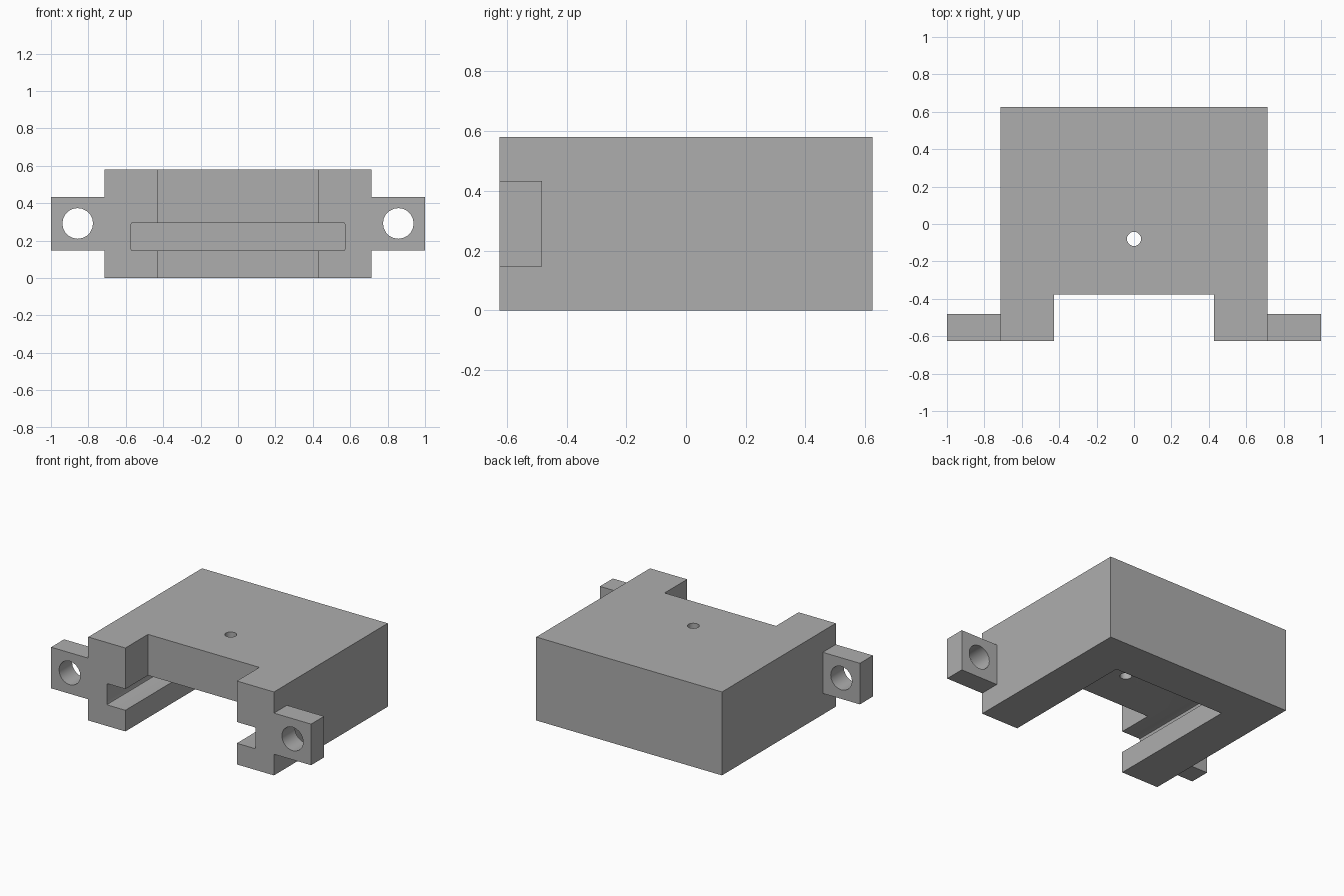
import bpy, bmesh, math
from mathutils import Matrix, Vector

default = bpy.data.objects.get("Cube")
if default:
    bpy.data.objects.remove(default, do_unlink=True)

U = 1 / 7                      # design unit: overall width is 14 units
H = 0.58                       # body height
FRONT, BACK = -0.625, 0.625
MID = H / 2

grey = bpy.data.materials.new("plain_grey")
grey.use_nodes = True
colour = (0.42, 0.42, 0.42, 1)
grey.diffuse_color = colour
grey.node_tree.nodes["Principled BSDF"].inputs["Base Color"].default_value = colour


def finish(bm, name):
    mesh = bpy.data.meshes.new(name)
    bm.to_mesh(mesh)
    bm.free()
    mesh.materials.append(grey)
    obj = bpy.data.objects.new(name, mesh)
    bpy.context.collection.objects.link(obj)
    return obj


def box(name, x, y, z, round_along_y=0):
    """Box from (min, max) pairs, optionally with rounded long edges."""
    bm = bmesh.new()
    bmesh.ops.create_cube(bm, size=1)
    for v in bm.verts:
        v.co = Vector([lo + (hi - lo) * (c + 0.5) for c, (lo, hi) in zip(v.co, (x, y, z))])
    if round_along_y:
        edges = [e for e in bm.edges if abs(e.verts[0].co.y - e.verts[1].co.y) > 0.01]
        bmesh.ops.bevel(bm, geom=edges, offset=round_along_y, segments=2,
                        profile=0.5, affect='EDGES')
    return finish(bm, name)


def drill(name, centre, radius, axis, sides=20):
    bm = bmesh.new()
    turn = Matrix.Rotation(math.pi / 2, 4, 'X') if axis == 'Y' else Matrix()
    bmesh.ops.create_cone(bm, cap_ends=True, segments=sides, radius1=radius,
                          radius2=radius, depth=0.8, matrix=Matrix.Translation(centre) @ turn)
    return finish(bm, name)


def combine(target, other, operation):
    """Apply a boolean and discard the tool object."""
    other.hide_render = True
    mod = target.modifiers.new(other.name, 'BOOLEAN')
    mod.operation, mod.solver, mod.object = operation, 'EXACT', other
    graph = bpy.context.evaluated_depsgraph_get()
    mesh = bpy.data.meshes.new_from_object(target.evaluated_get(graph))
    target.modifiers.clear()
    target.data = mesh
    bpy.data.objects.remove(other, do_unlink=True)


# Main block
body = box("bracket_body", (-5 * U, 5 * U), (FRONT, BACK), (0, H))

# Stepped channel: full-height front notch, wide hidden slot, open underside
combine(body, box("front_notch", (-3 * U, 3 * U), (FRONT - 0.1, -0.377), (-0.1, H + 0.1)), 'DIFFERENCE')
combine(body, box("card_slot", (-4 * U, 4 * U), (FRONT - 0.1, BACK - U), (0.147, 0.295), 0.007), 'DIFFERENCE')
combine(body, box("underside_opening", (-3 * U, 3 * U), (FRONT - 0.1, BACK - 2 * U), (-0.1, 0.2)), 'DIFFERENCE')

# Small hole through the roof
combine(body, drill("roof_hole", (0, -0.08, H), 0.038, 'Z'), 'DIFFERENCE')

# Mounting ears with screw holes
for side in (-1, 1):
    x = sorted((side * 4.8 * U, side * 7 * U))
    combine(body, box("mounting_ear", x, (FRONT, FRONT + U), (MID - U, MID + U)), 'UNION')
    combine(body, drill("screw_hole", (side * 6 * U, FRONT, MID + 0.002), 0.082, 'Y'), 'DIFFERENCE')

# Smooth the bores, keep the block edges sharp
bpy.ops.object.select_all(action='DESELECT')
body.select_set(True)
bpy.context.view_layer.objects.active = body
bpy.ops.object.shade_smooth_by_angle(angle=math.radians(30))
